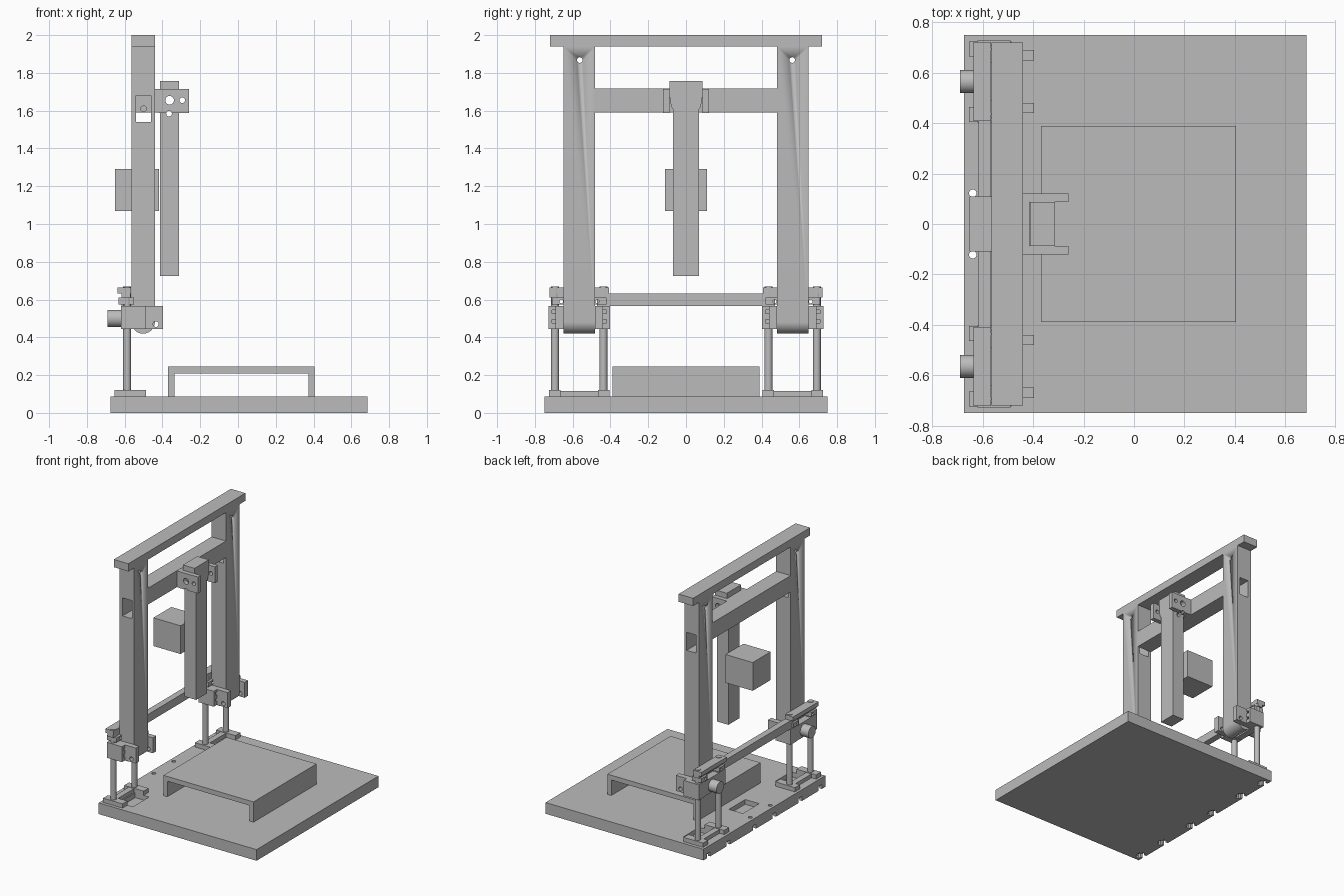
import bpy
import math
from mathutils import Vector

default = bpy.data.objects.get("Cube")
if default:
    bpy.data.objects.remove(default, do_unlink=True)

grey = bpy.data.materials.new("plain grey")
grey.use_nodes = True
COLOUR = (0.5, 0.5, 0.5, 1)
grey.diffuse_color = COLOUR
grey.node_tree.nodes["Principled BSDF"].inputs["Base Color"].default_value = COLOUR


def finish(name, verts, faces):
    mesh = bpy.data.meshes.new(name)
    mesh.from_pydata(verts, [], faces)
    mesh.materials.append(grey)
    obj = bpy.data.objects.new(name, mesh)
    bpy.context.collection.objects.link(obj)
    return obj


def prism(name, profile, axis, lo, hi):
    """Extrude a 2D outline along an axis; the outline uses the other two axes in order."""
    n = len(profile)
    verts = []
    for level in (lo, hi):
        for a, b in profile:
            p = [a, b]
            p.insert(axis, level)
            verts.append(p)
    faces = [tuple(range(n))[::-1], tuple(range(n, 2 * n))]
    faces += [(i, (i + 1) % n, n + (i + 1) % n, n + i) for i in range(n)]
    obj = finish(name, verts, faces)
    # Make the normals point outward
    bpy.context.view_layer.objects.active = obj
    bpy.ops.object.mode_set(mode='EDIT')
    bpy.ops.mesh.select_all(action='SELECT')
    bpy.ops.mesh.normals_make_consistent(inside=False)
    bpy.ops.object.mode_set(mode='OBJECT')
    return obj


def box(name, x, y, z):
    return prism(name, [(x[0], y[0]), (x[1], y[0]), (x[1], y[1]), (x[0], y[1])], 2, *z)


def arc(cx, cy, r, start, end, steps):
    angles = [math.radians(start + (end - start) * i / steps) for i in range(steps + 1)]
    return [(cx + r * math.cos(a), cy + r * math.sin(a)) for a in angles]


def rod(name, axis, a, b, r, lo, hi):
    return smooth(prism(name, arc(a, b, r, 0, 360, 24)[:-1], axis, lo, hi))


def smooth(obj):
    bpy.ops.object.select_all(action='DESELECT')
    obj.select_set(True)
    bpy.context.view_layer.objects.active = obj
    bpy.ops.object.shade_smooth_by_angle(angle=math.radians(30))
    return obj


def cut(obj, *cutters):
    bpy.context.view_layer.objects.active = obj
    for cutter in cutters:
        cutter.hide_render = True
        mod = obj.modifiers.new("cut", 'BOOLEAN')
        mod.operation = 'DIFFERENCE'
        mod.solver = 'EXACT'
        mod.object = cutter
        bpy.ops.object.modifier_apply(modifier=mod.name)
        bpy.data.objects.remove(cutter, do_unlink=True)
    return obj


def span(centre, a, b, side):
    """Interval at a signed offset from a centre."""
    return tuple(sorted((centre + side * a, centre + side * b)))


POST_X = (-0.565, -0.44)
SIDE_Y = 0.565
HOLE = 0.015

# Base plate with pockets, screw holes and nut slots under the rear edge
base = box("base_plate", (-0.675, 0.685), (-0.75, 0.75), (0, 0.087))
for centre in (-SIDE_Y, 0, SIDE_Y):
    cut(base, box("pocket", (-0.56, -0.44), (centre - 0.1, centre + 0.1), (0.05, 0.2)))
    for s in (-1, 1):
        y = centre + s * 0.122
        cut(base,
            rod("hole", 2, -0.64, y, HOLE, -0.1, 0.2),
            box("slot", (-0.8, -0.61), (y - 0.02, y + 0.02), (-0.1, 0.035)),
            box("nut_slot", (-0.655, -0.625), (y - 0.04, y + 0.04), (-0.1, 0.035)))

# Raised work table
prism("work_table", [(-0.37, 0.087), (-0.37, 0.245), (0.405, 0.245), (0.405, 0.087),
                     (0.372, 0.087), (0.372, 0.208), (-0.337, 0.208), (-0.337, 0.087)],
      1, -0.388, 0.388)

# Top bar and cross beam
box("top_bar", POST_X, (-0.72, 0.72), (1.94, 2))
beam = box("cross_beam", POST_X, (-0.482, 0.482), (1.59, 1.718))
for s in (-1, 1):
    cut(beam, rod("hole", 1, -0.5, 1.61, HOLE, *span(0, 0.4, 0.6, s)))

for s, side in ((-1, "right"), (1, "left")):
    c = s * SIDE_Y

    # Upright post with rounded foot, side window and bolt hole
    outline = arc(-0.5025, 0.482, 0.0625, 180, 360, 20) + [(POST_X[1], 1.94), (POST_X[0], 1.94)]
    post = smooth(prism(side + "_post", outline, 1, c - 0.084, c + 0.084))
    cut(post,
        box("window", (-0.54, -0.46), (c - 0.2, c + 0.2), (1.54, 1.68)),
        rod("hole", 0, s * 0.562, 1.868, HOLE, -1, 0))

    # Lift carriage: back plate, motor, rod blocks and pivot cheeks
    box(side + "_carriage_back", (-0.62, -0.567), (c - 0.09, c + 0.09), (0.447, 0.563))
    rod(side + "_motor", 0, c, 0.5, 0.046, -0.69, -0.61)
    for t, end in ((-1, "front"), (1, "rear")):
        name = f"{side}_{end}_"
        block = box(name + "rod_block", (-0.62, -0.49), span(c, 0.085, 0.163, t), (0.445, 0.565))
        cut(block,
            box("groove", (-0.515, -0.4), span(c, 0.11, 0.145, t), (0.525, 0.545)),
            box("groove", (-0.515, -0.4), span(c, 0.11, 0.145, t), (0.475, 0.495)))
        cheek = box(name + "pivot_cheek", (-0.5, -0.397), span(c, 0.084, 0.125, t), (0.445, 0.565))
        cut(cheek, rod("hole", 1, -0.435, 0.47, HOLE, c - 0.3, c + 0.3))

        # Guide rod, its foot and upper lug
        y = c + t * 0.128
        rod(name + "guide_rod", 2, -0.587, y, 0.021, 0.08, 0.668)
        box(name + "rod_foot", (-0.655, -0.487), span(c, 0.1, 0.16, t), (0.085, 0.12))
        lug = box(name + "lug", (-0.632, -0.55), span(c, 0.075, 0.145, t), (0.575, 0.61))
        cut(lug, rod("hole", 0, c + t * 0.095, 0.59, 0.01, -0.8, -0.4))

    box(side + "_foot_link", (-0.615, -0.57), (c - 0.11, c + 0.11), (0.085, 0.117))
    cap = box(side + "_rod_cap", (-0.637, -0.567), (c - 0.157, c + 0.157), (0.632, 0.664))
    box(side + "_bar_end", (-0.617, -0.57), (c - 0.157, c + 0.157), (0.61, 0.634))

# Tie bar joining the lifts
box("tie_bar", (-0.617, -0.567), (-0.47, 0.47), (0.567, 0.631))

# Floating counterweight block
box("counterweight", (-0.652, -0.418), (-0.11, 0.11), (1.07, 1.29))

# Hanging arm with a wider, tapered head
arm = box("hanging_arm", (-0.413, -0.313), (-0.068, 0.068), (0.725, 1.7))
half = [(0.088, 1.757), (0.088, 1.69), (0.084, 1.65), (0.077, 1.62), (0.068, 1.605)]
head = prism("arm_head", half + [(-y, z) for y, z in reversed(half)], 0, -0.413, -0.313)
for part in (arm, head):
    cut(part,
        rod("hole", 1, -0.362, 1.655, 0.023, -1, 1),
        rod("hole", 1, -0.365, 1.584, HOLE, -1, 1))

# Arm bracket: web and two cheeks with pivot holes
box("bracket_web", (-0.442, -0.415), (-0.122, 0.122), (1.59, 1.716))
for s, side in ((-1, "right"), (1, "left")):
    cheek = box(side + "_bracket_cheek", (-0.42, -0.26), span(0, 0.087, 0.122, s), (1.588, 1.716))
    cut(cheek,
        rod("hole", 1, -0.362, 1.655, 0.023, -1, 1),
        rod("hole", 1, -0.295, 1.655, HOLE, -1, 1),
        rod("notch", 1, -0.365, 1.584, HOLE, -1, 1))
